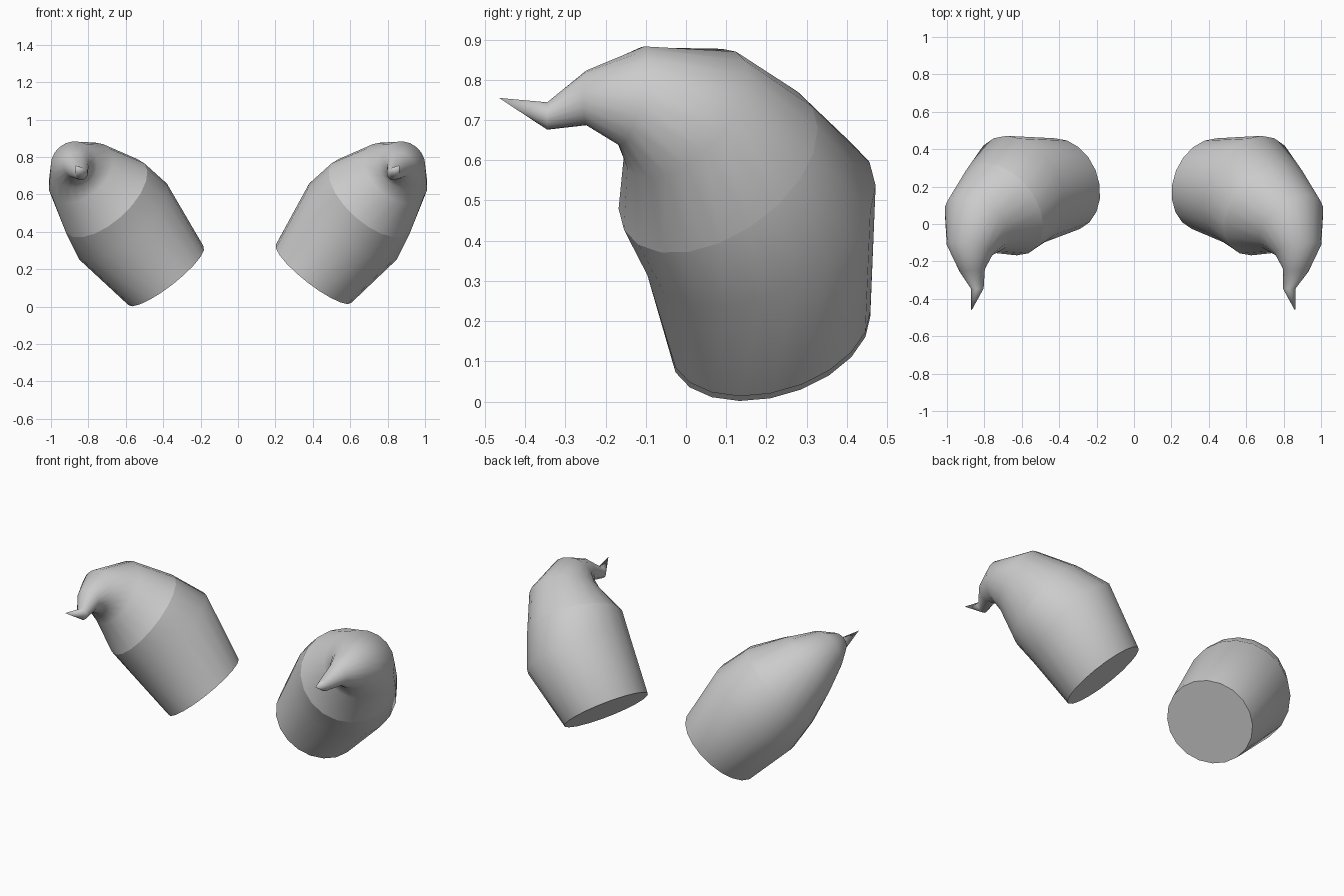
import bpy
import bmesh
import math
from mathutils import Vector

if "Cube" in bpy.data.objects:
    bpy.data.objects.remove(bpy.data.objects["Cube"])

SIDES = 20

grey = bpy.data.materials.new("light grey")
grey.diffuse_color = (0.6, 0.6, 0.6, 1.0)
grey.use_nodes = True
grey.node_tree.nodes["Principled BSDF"].inputs["Base Color"].default_value = grey.diffuse_color

# cross-sections from base to beak: centre, ring normal, radius
RINGS = [
    ((0.405, 0.21, 0.17), (0.78, -0.30, 1.0), 0.255),
    ((0.615, 0.18, 0.455), (0.87, -0.48, 1.0), 0.31),
    ((0.71, 0.08, 0.58), (0.90, -0.71, 1.0), 0.28),
    ((0.84, 0.0, 0.715), (0.85, -1.09, 1.0), 0.20),
    ((0.877, -0.135, 0.76), (0.20, -0.95, 0.23), 0.127),
    ((0.865, -0.248, 0.755), (-0.10, -1.0, 0.0), 0.068),
    ((0.83, -0.345, 0.71), (0.0, -1.0, 0.0), 0.034),
]
TIP = (0.862, -0.465, 0.755)
CREASE = 2  # ring with a hard edge


def build_horn(name, side, base_shift, tip_shift):
    """Loft the rings into a curved stump that ends in a small spike."""
    bm = bmesh.new()
    loops = []
    u = Vector((0.0, 1.0, 0.0))
    for i, (centre, normal, radius) in enumerate(RINGS):
        c, n = Vector(centre), Vector(normal).normalized()
        if i == 0:
            c += Vector(base_shift)
        if i == len(RINGS) - 1:
            c.x += tip_shift
        # carry the start direction along the path to avoid twist
        u = (u - n * u.dot(n)).normalized()
        v = n.cross(u)
        loop = []
        for k in range(SIDES):
            a = 2 * math.pi * k / SIDES
            p = c + (u * math.cos(a) + v * math.sin(a)) * radius
            loop.append(bm.verts.new((p.x * side, p.y, p.z)))
        loops.append(loop)

    # skin between neighbouring rings
    for a, b in zip(loops, loops[1:]):
        for k in range(SIDES):
            j = (k + 1) % SIDES
            bm.faces.new((a[k], a[j], b[j], b[k]))
    # spike
    tip = bm.verts.new(((TIP[0] + tip_shift) * side, TIP[1], TIP[2]))
    for k in range(SIDES):
        bm.faces.new((loops[-1][k], loops[-1][(k + 1) % SIDES], tip))
    # flat base
    bm.faces.new(loops[0])
    bmesh.ops.recalc_face_normals(bm, faces=bm.faces[:])

    # smooth skin with hard edges at the base rim and the crease
    for f in bm.faces:
        f.smooth = True
    for ring in (loops[0], loops[CREASE]):
        for k in range(SIDES):
            bm.edges.get((ring[k], ring[(k + 1) % SIDES])).smooth = False

    mesh = bpy.data.meshes.new(name)
    bm.to_mesh(mesh)
    bm.free()
    mesh.materials.append(grey)
    obj = bpy.data.objects.new(name, mesh)
    bpy.context.collection.objects.link(obj)


build_horn("right_horn", 1, (0.0, 0.0, 0.007), 0.0)
build_horn("left_horn", -1, (-0.02, 0.0, -0.005), 0.008)
